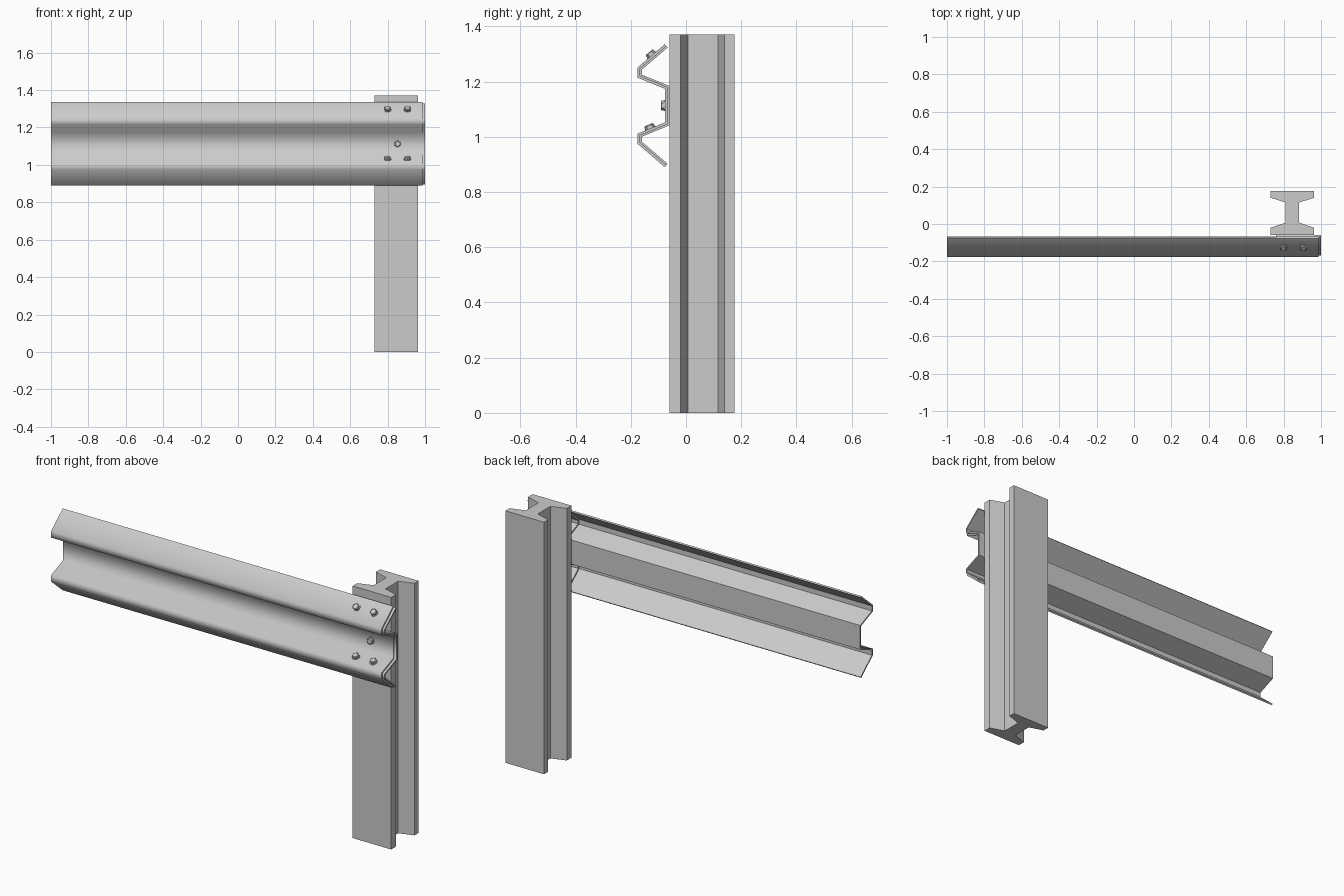
import bpy, bmesh, math
from mathutils import Vector

if "Cube" in bpy.data.objects:
    bpy.data.objects.remove(bpy.data.objects["Cube"])

MID_Z = 1.1125


def finish(bm, name):
    bmesh.ops.recalc_face_normals(bm, faces=bm.faces[:])
    mesh = bpy.data.meshes.new(name)
    bm.to_mesh(mesh)
    bm.free()
    ob = bpy.data.objects.new(name, mesh)
    bpy.context.collection.objects.link(ob)
    return ob


def offset(points, dist):
    """Mitred offset of an open (y, z) line towards the back."""
    pts = [Vector(p) for p in points]
    normals = []
    for a, b in zip(pts, pts[1:]):
        d = (b - a).normalized()
        normals.append(Vector((-d.y, d.x)))
    out = []
    for i, p in enumerate(pts):
        n1, n2 = normals[max(i - 1, 0)], normals[min(i, len(normals) - 1)]
        m = (n1 + n2).normalized()
        out.append(p + m * (dist / m.dot(n1)))
    return out


def rail(name, x0, x1, front, back):
    """Folded sheet along x; only the front skin is smooth shaded."""
    bm = bmesh.new()
    f0, f1, b0, b1 = [[bm.verts.new((x, p[0], p[1])) for p in line]
                      for line in (front, back) for x in (x0, x1)]
    n = len(front)
    for i in range(n - 1):
        j = i + 1
        bm.faces.new((f0[i], f1[i], f1[j], f0[j])).smooth = True
        bm.faces.new((b0[i], b0[j], b1[j], b1[i]))
        bm.faces.new((f0[i], f0[j], b0[j], b0[i]))
        bm.faces.new((f1[i], b1[i], b1[j], f1[j]))
    for i in (0, n - 1):
        bm.faces.new((f0[i], b0[i], b1[i], f1[i]))
    return finish(bm, name)


# W-beam rail and the overlapped end of the next rail behind it
half = [(-0.077, 1.335), (-0.176, 1.25), (-0.176, 1.214), (-0.076, 1.173)]
front = half + [(y, 2 * MID_Z - z) for y, z in reversed(half)]
middle = offset(front, 0.008)
rear = offset(front, 0.016)
rail("guard_rail", -1.0, 0.987, front, middle)
rail("rail_overlap", 0.76, 1.0, middle, rear)

# I-section post
cx = 0.847
side = [(0.116, -0.06), (0.116, -0.02), (0.036, 0.007),
        (0.036, 0.115), (0.116, 0.14), (0.116, 0.176)]
outline = side + [(-x, y) for x, y in reversed(side)]
bm = bmesh.new()
face = bm.faces.new([bm.verts.new((cx + x, y, 0)) for x, y in outline])
ext = bmesh.ops.extrude_face_region(bm, geom=[face], use_keep_orig=True)
bmesh.ops.translate(bm, vec=(0, 0, 1.37),
                    verts=[v for v in ext["geom"] if isinstance(v, bmesh.types.BMVert)])
finish(bm, "post")


def bolt(name, pos, normal):
    """Hexagonal head on a thin round washer."""
    bm = bmesh.new()
    for sides, r1, r2, z, h in ((16, 0.02, 0.02, 0.001, 0.004),
                                (6, 0.018, 0.018, 0.007, 0.010),
                                (6, 0.018, 0.014, 0.0135, 0.003)):
        res = bmesh.ops.create_cone(bm, cap_ends=True, segments=sides,
                                    radius1=r1, radius2=r2, depth=h)
        bmesh.ops.translate(bm, vec=(0, 0, z), verts=res["verts"])
    ob = finish(bm, name)
    ob.location = pos
    ob.rotation_euler = Vector(normal).to_track_quat('Z', 'Y').to_euler()


# Bolts: two on each upward slope, one in the valley
for label, z, a, b in (("upper", 1.295, front[0], front[1]),
                       ("lower", 1.03, front[4], front[5])):
    y = a[0] + (b[0] - a[0]) * (z - a[1]) / (b[1] - a[1])
    normal = (0, b[1] - a[1], a[0] - b[0])
    for tag, x in (("left", 0.80), ("right", 0.906)):
        bolt(f"{label}_{tag}_bolt", (x, y, z), normal)
bolt("centre_bolt", (0.853, -0.076, MID_Z), (0, -1, 0))
